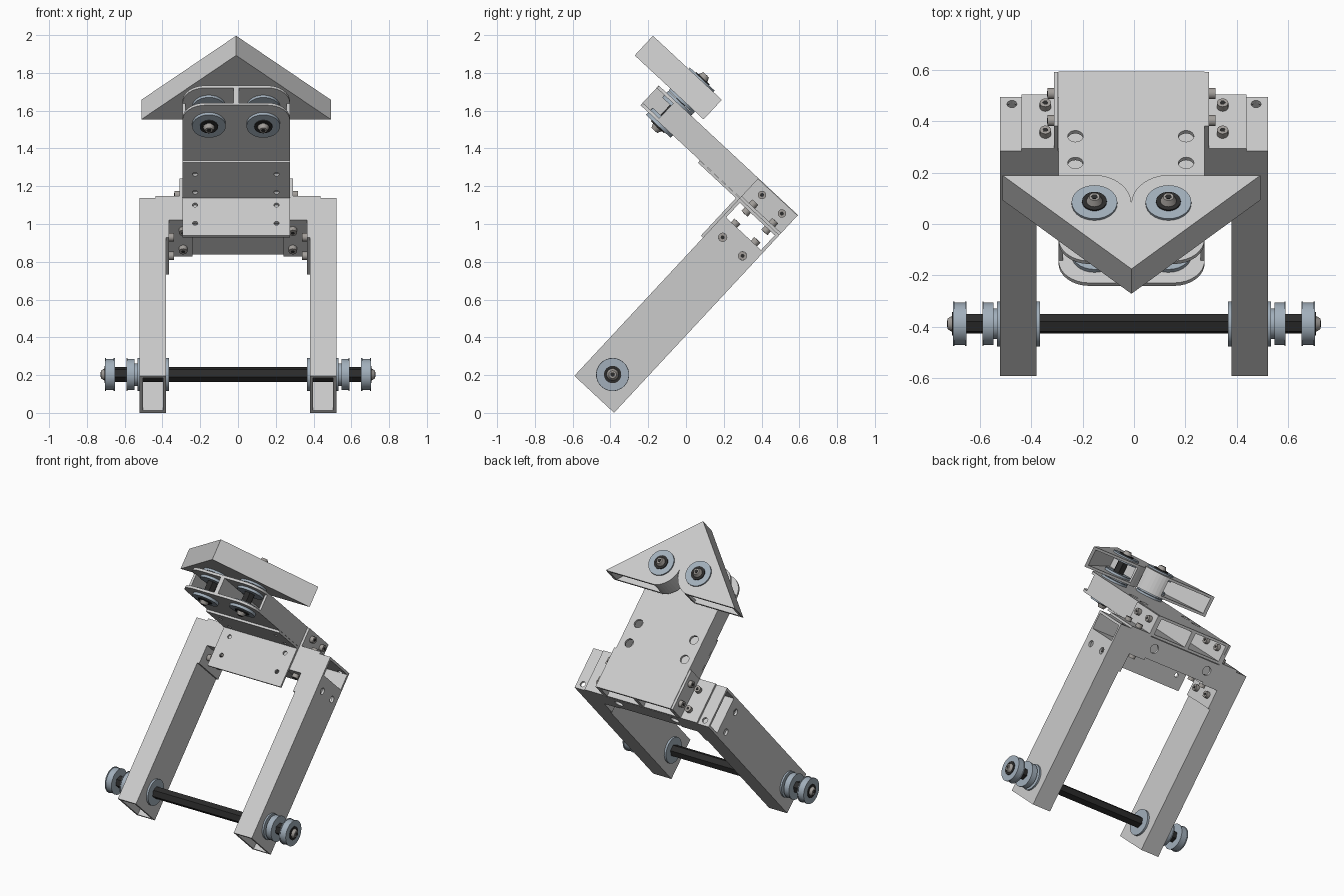
import bpy, bmesh
from math import cos, sin, pi, radians
from mathutils import Matrix

if "Cube" in bpy.data.objects:
    bpy.data.objects.remove(bpy.data.objects["Cube"])

# Tilted working frame: local (x, t, s); s runs up along the legs, t across them
C, S = 0.681, 0.732
FRAME = Matrix(((1, 0, 0, 0), (0, S, C, -0.591), (0, -C, S, 0.196), (0, 0, 0, 1)))
W = 0.017   # wall thickness
XC = -0.01  # centre of the upper assembly


def material(name, rgb):
    m = bpy.data.materials.new(name)
    m.diffuse_color = (*rgb, 1)
    m.use_nodes = True
    m.node_tree.nodes["Principled BSDF"].inputs["Base Color"].default_value = m.diffuse_color
    return m


BLUE = material("blue_grey", (0.36, 0.43, 0.50))
BLACK = material("black", (0.025, 0.025, 0.025))
BOLT = material("bolt_grey", (0.36, 0.34, 0.32))


def prism(name, pts, axis, a, b, mat=None, taper=1.0, smooth=False):
    """Extrude a 2D outline along a local axis from a to b."""
    bm = bmesh.new()
    cx = sum(p[0] for p in pts) / len(pts)
    cy = sum(p[1] for p in pts) / len(pts)
    rings = []
    for h, k in ((a, 1.0), (b, taper)):
        ring = []
        for u, v in pts:
            co = [cx + (u - cx) * k, cy + (v - cy) * k]
            co.insert(axis, h)
            ring.append(bm.verts.new(co))
        bm.faces.new(ring)
        rings.append(ring)
    n = len(pts)
    for i in range(n):
        j = (i + 1) % n
        bm.faces.new((rings[0][i], rings[0][j], rings[1][j], rings[1][i]))
    bmesh.ops.recalc_face_normals(bm, faces=bm.faces)
    me = bpy.data.meshes.new(name)
    bm.to_mesh(me)
    bm.free()
    if smooth:
        me.polygons.foreach_set("use_smooth", [True] * len(me.polygons))
        me.set_sharp_from_angle(angle=radians(35))
    if mat:
        me.materials.append(mat)
    ob = bpy.data.objects.new(name, me)
    ob.matrix_world = FRAME
    bpy.context.collection.objects.link(ob)
    return ob


def rect(u0, u1, v0, v1):
    return [(u0, v0), (u1, v0), (u1, v1), (u0, v1)]


def circle(c, r, n=28):
    return [(c[0] + r * cos(2 * pi * i / n), c[1] + r * sin(2 * pi * i / n)) for i in range(n)]


def disc(name, c, r, axis, a, b, mat, taper=1.0, n=28):
    return prism(name, circle(c, r, n), axis, a, b, mat, taper, n > 8)


def cut(ob, pts, axis, a, b):
    """Subtract a prism and bake the result."""
    tool = prism("cutter", pts, axis, a, b)
    tool.hide_render = True
    mod = ob.modifiers.new("cut", "BOOLEAN")
    mod.object = tool
    mod.solver = "EXACT"
    dg = bpy.context.evaluated_depsgraph_get()
    me = bpy.data.meshes.new_from_object(ob.evaluated_get(dg))
    ob.modifiers.clear()
    ob.data = me
    bpy.data.objects.remove(tool)


def tube(name, u0, u1, v0, v1, axis, a, b):
    ob = prism(name, rect(u0, u1, v0, v1), axis, a, b)
    cut(ob, rect(u0 + W, u1 - W, v0 + W, v1 - W), axis, a - 0.05, b + 0.05)
    return ob


def bolt(name, c, axis, base, d, r=0.022, h=0.026):
    disc(name, c, r, axis, base, base + d * h, BOLT, n=20)
    disc(name + "_socket", c, r * 0.5, axis, base, base + d * (h + 0.001), BLACK, n=6)


BT = (0.075, 0.219)  # bolt rows across the tubes

# Legs and their bolts
for sg, side in ((-1, "left"), (1, "right")):
    lo, hi = sorted((sg * 0.38, sg * 0.521))
    leg = tube(side + "_leg", lo, hi, 0, 0.287, 2, 0, 1.144)
    for t in BT:
        cut(leg, circle((t, 1.072), 0.022), 0, sg * 0.49, sg * 0.54)
        bolt(side + "_leg_bolt", (t, 1.072), 0, sg * 0.365, -sg)
        bolt(side + "_leg_inner_bolt", (t, 1.072), 0, sg * 0.405, sg)

# Cross tube joining the leg tops
cross = tube("cross_tube", 0, 0.287, 1.144, 1.285, 0, -0.521, 0.521)
for x in (-0.228, 0.207):
    cut(cross, circle((x, 1.22), 0.03), 1, 0.25, 0.32)
for x in (-0.475, 0.475):
    cut(cross, circle((x, 0.25), 0.019), 2, 1.255, 1.31)

# Angle brackets: below and above the cross tube
for sg, side in ((-1, "left"), (1, "right")):
    L = [(sg * 0.38, 1.0), (sg * 0.365, 1.0), (sg * 0.365, 1.129), (sg * 0.24, 1.129),
         (sg * 0.24, 1.144), (sg * 0.38, 1.144)]
    prism(side + "_lower_bracket", L, 1, 0, 0.287)
    x0 = XC + sg * 0.285
    x1 = XC + sg * 0.301
    U = [(x0, 1.285), (sg * 0.437, 1.285), (sg * 0.437, 1.300), (x1, 1.300), (x1, 1.427), (x0, 1.427)]
    prism(side + "_upper_bracket", U, 1, 0, 0.287)
    for t in BT:
        bolt(side + "_under_bolt", (sg * 0.29, t), 2, 1.129, -1)
        bolt(side + "_under_nut", (sg * 0.29, t), 2, 1.161, 1)
        bolt(side + "_top_bolt", (sg * 0.345, t), 2, 1.300, 1)
        bolt(side + "_top_nut", (sg * 0.345, t), 2, 1.268, -1)
        bolt(side + "_torso_bolt", (t, 1.378), 0, x1, sg)
        bolt(side + "_torso_nut", (t, 1.378), 0, x0 - sg * W, -sg)

# Torso: two hollow tubes side by side with rounded upper corners
XL, XR, R, T0 = -0.294, 0.275, 0.12, -0.72
outline = [(XR, 0.287), (XL, 0.287)]
for xc, a0 in ((XL + R, pi), (XR - R, 1.5 * pi)):
    outline += [(xc + R * cos(a0 + i * pi / 16), T0 + R + R * sin(a0 + i * pi / 16)) for i in range(9)]
prism("torso_lower_plate", outline, 2, 1.288, 1.288 + W)
top = prism("torso_upper_plate", outline, 2, 1.430 - W, 1.430)
for x in (-0.228, 0.203):
    for t in (-0.056, -0.198):
        cut(top, circle((x, t), 0.03), 2, 1.38, 1.46)
prism("torso_left_wall", rect(XL, XL + W, T0 + R, 0.287), 2, 1.29, 1.428)
prism("torso_right_wall", rect(XR - W, XR, T0 + R, 0.287), 2, 1.29, 1.428)
prism("torso_middle_wall", rect(XC - 0.015, XC + 0.015, T0, 0.287), 2, 1.29, 1.428)

# Bent plate joining torso and cross tube
bent = prism("bent_plate", [(0, 1.0), (0, 1.287), (-0.29, 1.287), (-0.29, 1.272), (-0.015, 1.272),
                            (-0.015, 1.0)], 0, XL, XR)
for x in (-0.227, 0.204):
    for t in (-0.06, -0.2):
        cut(bent, circle((x, t), 0.014, 16), 2, 1.25, 1.30)
    for s in (1.09, 1.222):
        cut(bent, circle((x, s), 0.014, 16), 1, -0.04, 0.02)

# Head: hollow triangular wedge with a notched back
arc = [(0.155 * cos(radians(a)) + 0.155, min(-0.575 + 0.155 * sin(radians(a)), -0.424))
       for a in range(180, 99, -8)]
half = [(0.502, -0.424)] + arc[::-1]
shape = [(XC, -0.922)] + [(XC + x, t) for x, t in half] + [(XC - x, t) for x, t in half[::-1][1:]]
prism("head_lower_plate", shape, 2, 1.460, 1.460 + W)
prism("head_upper_plate", shape, 2, 1.602 - W, 1.602)
for sg, side in ((-1, "left"), (1, "right")):
    front = [(0, -0.922), (0.502, -0.424), (0.478, -0.424), (0, -0.898)]
    prism(side + "_head_wall", [(XC + sg * x, t) for x, t in front], 2, 1.462, 1.60)
    k = (0.155 - W) / 0.155
    inner = [(0.155 + (x - 0.155) * k, -0.575 + (t + 0.575) * k) for x, t in arc]
    prism(side + "_head_notch_wall", [(XC + sg * x, t) for x, t in arc + inner[::-1]], 2, 1.462, 1.60)
prism("head_middle_wall", rect(XC - W, XC + W, -0.90, -0.575), 2, 1.462, 1.60)

# Neck axles through torso and head
for sg, side in ((-1, "left"), (1, "right")):
    c = (XC + sg * 0.144, -0.575)
    disc(side + "_neck_axle", c, 0.037, 2, 1.262, 1.618, BLACK, n=6)
    for a, b in ((1.270, 1.288), (1.305, 1.322), (1.396, 1.413), (1.430, 1.444), (1.446, 1.460),
                 (1.477, 1.492), (1.570, 1.585), (1.602, 1.612)):
        disc(side + "_neck_flange", c, 0.089, 2, a, b, BLUE)
    for base, d in ((1.270, -1), (1.612, 1)):
        disc(side + "_neck_collar", c, 0.048, 2, base, base + d * 0.006, BLACK)
        disc(side + "_neck_bolt", c, 0.034, 2, base, base + d * 0.03, BOLT, 0.6)
        disc(side + "_neck_socket", c, 0.013, 2, base, base + d * 0.031, BLACK, n=6)

# Foot axle with its rollers
c = (0.1435, 0.143)
disc("foot_axle", c, 0.04, 0, -0.70, 0.70, BLACK, n=6)
for sg, side in ((-1, "left"), (1, "right")):
    for a, b, r in ((0.366, 0.380, 0.088), (0.521, 0.533, 0.088), (0.533, 0.547, 0.060), (0.547, 0.585, 0.083),
                    (0.585, 0.590, 0.087), (0.652, 0.658, 0.087), (0.658, 0.698, 0.083), (0.698, 0.704, 0.087)):
        disc(side + "_roller", c, r, 0, sg * a, sg * b, BLUE)
    disc(side + "_foot_collar", c, 0.046, 0, sg * 0.704, sg * 0.708, BLACK)
    disc(side + "_foot_bolt", c, 0.034, 0, sg * 0.704, sg * 0.726, BOLT, 0.6)
    disc(side + "_foot_socket", c, 0.013, 0, sg * 0.704, sg * 0.727, BLACK, n=6)
